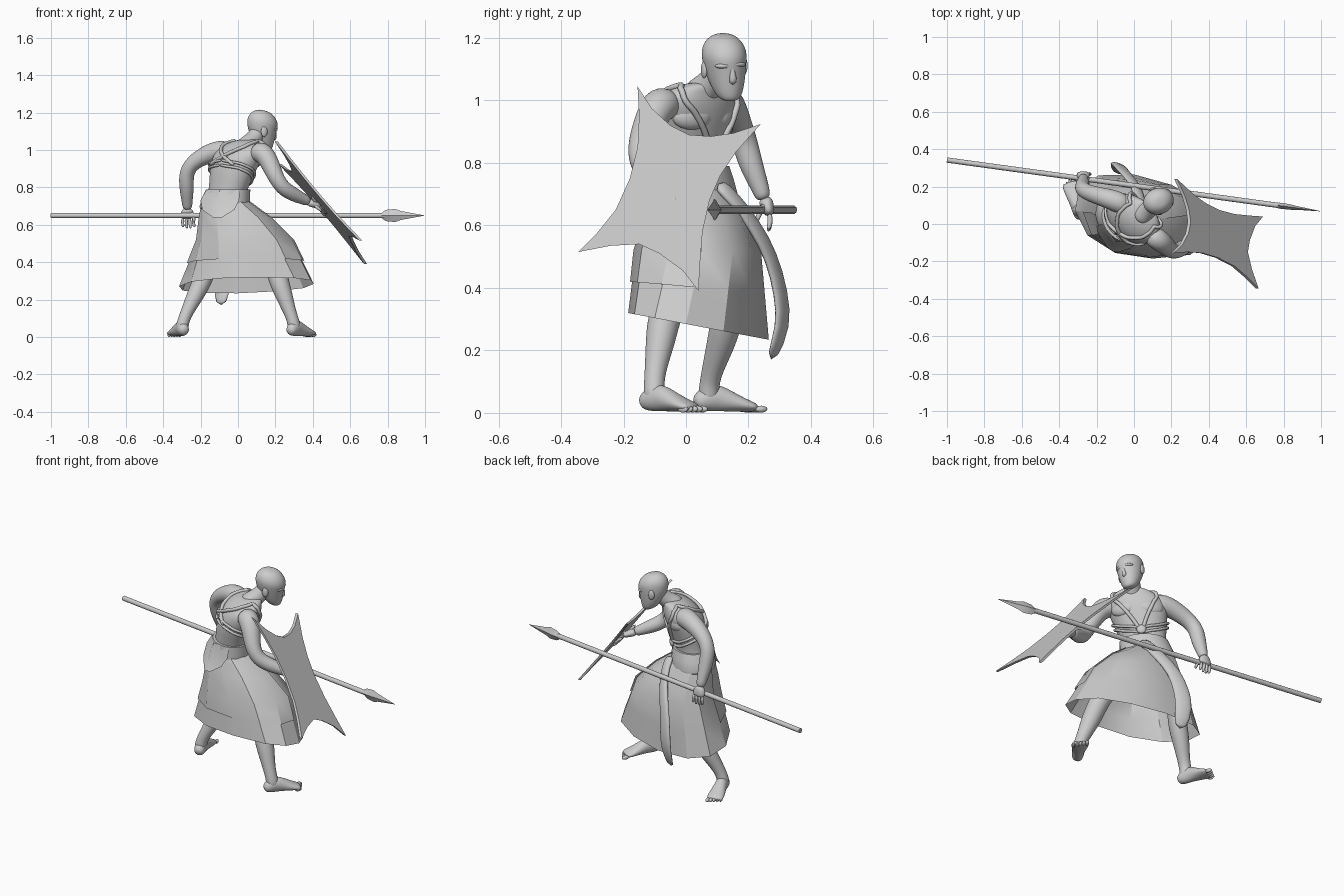
import bpy, bmesh, math
from mathutils import Vector, Matrix

V = Vector
FWD, LEFT = V((.707, .707, 0)), V((-.707, .707, 0))


def finish(name, bm, sub=0, angle=40):
    bmesh.ops.recalc_face_normals(bm, faces=bm.faces)
    me = bpy.data.meshes.new(name)
    bm.to_mesh(me)
    bm.free()
    ob = bpy.data.objects.new(name, me)
    bpy.context.collection.objects.link(ob)
    if sub:
        m = ob.modifiers.new("smooth", 'SUBSURF')
        m.levels = m.render_levels = sub
    bpy.ops.object.select_all(action='DESELECT')
    bpy.context.view_layer.objects.active = ob
    ob.select_set(True)
    bpy.ops.object.shade_smooth_by_angle(angle=math.radians(180 if sub else angle))
    return ob


def loft(name, rings, closed=True, caps=True, **kw):
    bm = bmesh.new()
    rows = [[bm.verts.new(p) for p in r] for r in rings]
    n = len(rows[0])
    for a, b in zip(rows, rows[1:]):
        for i in range(n if closed else n - 1):
            j = (i + 1) % n
            bm.faces.new((a[i], a[j], b[j], b[i]))
    if caps:
        bm.faces.new(rows[0])
        bm.faces.new(rows[-1])
    return finish(name, bm, **kw)


def limb(name, pts, ref=(.3, .9, .3), segs=10, sub=2):
    """Tube along pts (x, y, z, half width, half height)."""
    P = [V(p[:3]) for p in pts]
    rings = []
    for i, p in enumerate(pts):
        t = (P[min(i + 1, len(P) - 1)] - P[max(i - 1, 0)]).normalized()
        s = t.cross(V(ref)).normalized()
        u = s.cross(t)
        w, h = p[3], p[-1]
        rings.append([P[i] + s * w * math.cos(k * math.tau / segs) + u * h * math.sin(k * math.tau / segs)
                      for k in range(segs)])
    return loft(name, rings, sub=sub)


def ball(name, loc, scale, yaw=0):
    bm = bmesh.new()
    bmesh.ops.create_uvsphere(bm, u_segments=14, v_segments=10, radius=1)
    bm.transform(Matrix.Translation(loc) @ Matrix.Rotation(yaw, 4, 'Z') @ Matrix.Diagonal((*scale, 1)))
    return finish(name, bm, angle=180)


# Torso, as rings of z, centre x, centre y, half width, half depth
TORSO = [(.64, -.07, .03, .13, .10), (.72, -.07, .03, .12, .095), (.78, -.055, .02, .115, .09),
         (.86, -.035, .02, .135, .102), (.93, -.015, .025, .155, .112), (.99, .01, .03, .165, .105),
         (1.03, .03, .04, .13, .08), (1.06, .06, .06, .06, .055)]


def skin(deg, z, off=0):
    z = min(max(z, TORSO[0][0]), TORSO[-1][0])
    for a, b in zip(TORSO, TORSO[1:]):
        if z <= b[0]:
            f = (z - a[0]) / (b[0] - a[0])
            break
    _, x, y, w, d = [p + (q - p) * f for p, q in zip(a, b)]
    t = math.radians(deg)
    return V((x, y, z)) + FWD * (d + off) * math.cos(t) + LEFT * (w + off) * math.sin(t)


loft("torso", [[skin(k * 22.5, r[0]) for k in range(16)] for r in TORSO], sub=2)
for s in (-1, 1):
    ball("chest_muscle", skin(s * 36, .95, -.03), (.03, .07, .045), math.radians(45 + s * 25))
limb("neck", [(.03, .03, 1.0, .07), (.065, .065, 1.04, .05), (.10, .10, 1.08, .046), (.12, .12, 1.12, .045)])

# Head, lofted along z then pitched and turned
HEAD = (Matrix.Translation((.128, .124, 1.115)) @ Matrix.Rotation(.33, 4, 'Z') @ Matrix.Rotation(.22, 4, 'Y')
        @ Matrix.Rotation(.1, 4, 'X'))
prof = [(-.108, .048, .022, .022), (-.095, .038, .044, .041), (-.06, .02, .064, .056), (-.02, .004, .08, .066),
        (.01, -.002, .086, .071), (.04, -.005, .088, .074), (.068, -.009, .074, .064), (.088, -.011, .05, .044),
        (.097, -.012, .022, .02)]
loft("head", [[HEAD @ V((o + l * math.cos(k * math.tau / 14), w * math.sin(k * math.tau / 14), z))
               for k in range(14)] for z, o, l, w in prof], sub=2)
yaw = .33
limb("nose", [tuple(HEAD @ V(p)) + (r,) for p, r in
              (((.07, 0, .012), .008), ((.079, 0, -.015), .01), ((.083, 0, -.036), .014), ((.07, 0, -.045), .01))])
ball("lips", HEAD @ V((.072, 0, -.066)), (.008, .019, .008), yaw)
for s in (-1, 1):
    ball("ear", HEAD @ V((-.006, s * .068, -.012)), (.018, .009, .028), yaw)
    ball("brow", HEAD @ V((.064, s * .027, .012)), (.014, .026, .009), yaw + s * .4)

# Arms
limb("left_arm", [(-.03, .09, .985, .06), (-.10, .125, 1.0, .06), (-.17, .145, .975, .053), (-.24, .165, .935, .045),
                  (-.278, .185, .88, .043), (-.275, .205, .80, .042), (-.272, .238, .72, .03), (-.27, .25, .68, .026)])
limb("right_arm", [(.08, -.05, .99, .06), (.14, -.09, .99, .062), (.175, -.12, .92, .053), (.2, -.145, .86, .045),
                   (.235, -.145, .80, .043), (.29, -.11, .765, .042), (.355, -.07, .735, .03), (.38, -.055, .722, .026)])
# Hands
limb("left_palm", [(-.27, .25, .69, .026), (-.272, .262, .66, .04, .022), (-.268, .268, .63, .038, .017)],
     ref=(0, 1, 0))
limb("right_palm", [(.37, -.06, .725, .026), (.41, -.04, .71, .036, .02), (.435, -.025, .70, .034, .016)],
     ref=(.5, 0, .8))
for i in range(4):
    o = (i - 1.5) * .018
    limb("left_finger", [(-.268 + o, .268, .64, .011), (-.267 + o * 1.1, .27, .605, .01),
                         (-.262 + o * 1.1, .262, .575 + abs(o) * .4, .008)], segs=6, sub=1)
    limb("right_finger", [(.43 - o * .4, -.025 + o * .9, .70 - o * .2, .011), (.462 - o * .4, -.012 + o * .9, .682, .01),
                          (.468 - o * .4, -.008 + o * .9, .655, .008)], segs=6, sub=1)
limb("left_thumb", [(-.25, .25, .67, .012), (-.235, .235, .64, .011), (-.235, .225, .61, .008)], segs=6, sub=1)
limb("right_thumb", [(.4, -.06, .71, .012), (.43, -.065, .69, .011), (.45, -.06, .67, .008)], segs=6, sub=1)

# Legs
limb("left_leg", [(-.1, .1, .62, .085), (-.13, .16, .50, .07), (-.155, .17, .40, .058), (-.19, .13, .30, .054),
                  (-.225, .115, .23, .05), (-.27, .085, .14, .036), (-.294, .073, .085, .033), (-.302, .073, .03, .04)])
limb("right_leg", [(.02, -.02, .62, .085), (.13, .0, .50, .07), (.19, -.02, .42, .06), (.215, -.07, .31, .056),
                   (.24, -.08, .24, .052), (.275, -.098, .14, .036), (.296, -.103, .085, .034), (.305, -.1, .03, .04)])
for side, heel, toe in (("left", V((-.285, .03, 0)), V((-.35, .25, 0))), ("right", V((.275, -.14, 0)), V((.4, .04, 0)))):
    d = (toe - heel).normalized()
    cr = V((-d.y, d.x, 0))
    shape = [(-.004, .028, .024, .022), (.03, .044, .035, .042), (.07, .05, .035, .048),
             (.11, .038, .04, .036), (.17, .022, .05, .021), (.205, .016, .046, .014)]
    limb(side + "_foot", [(*(heel + d * t + V((0, 0, z))), w, h) for t, z, w, h in shape], ref=(0, 0, 1))
    inner = 1 if side == "right" else -1
    for i in range(5):
        p = heel + d * (.21 - i * .007) + cr * inner * (.034 - i * .017) + V((0, 0, .012))
        ball(side + "_toe", p, (.02, .011 - i * .001, .011), math.atan2(d.y, d.x))

# Skirt: waist, middle and hem outlines, with panels as flat facets
mid = [(.29, .05), (.24, .15), (.13, .21), (-.02, .24), (-.14, .23), (-.21, .17),
       (-.215, .06), (-.19, -.05), (-.1, -.135), (.06, -.16), (.2, -.135), (.28, -.05)]
hem = [(.405, .0), (.35, .12), (.2, .21), (.0, .265), (-.19, .26), (-.295, .19),
       (-.315, .07), (-.25, -.06), (-.1, -.155), (.1, -.185), (.3, -.165), (.39, -.1)]
waist = [skin(-45 + k * 30, .73, .012) for k in range(12)]
hips = [w.lerp(V((*m, .55)), .5) for w, m in zip(waist, mid)]
midr = [V((*m, .52)) for m in mid]
hemr = [V((*h, .275 - .19 * (h[1] - .05))) for h in hem]
low = [m.lerp(h, .5) for m, h in zip(midr, hemr)]
loft("skirt", [waist, hips, midr, low, hemr], caps=False, angle=30)


def outward(r, k):
    c = sum(r, V()) / len(r)
    return [c + V(((p - c).x * k, (p - c).y * k, (p - c).z)) for p in r]


over = [outward(r, k)[6:] + outward(r, k)[:1] for r, k in ((waist, 1.06), (hips, 1.05), (midr, 1.04), (low, 1.03))]
loft("overskirt", over, closed=False, caps=False, angle=30)

# Waist wrap, back flap and hanging sash
loft("waist_wrap", [[skin(k * 15, z, o) for k in range(24)] for z, o in
                    ((.68, .012), (.69, .024), (.70, .026), (.75, .022), (.79, .014), (.79, -.01))], caps=False)
loft("back_flap", [[skin(a, z, o), skin((a + b) / 2, z + .005, o + .004), skin(b, z, o)] for a, b, z, o in
                   ((150, 250, .785, .022), (155, 250, .73, .04), (172, 238, .68, .05), (200, 216, .615, .07))],
     closed=False, caps=False)
limb("front_sash", [(.03, .1, .735, .04, .02), (.03, .15, .69, .035, .018), (.0, .22, .60, .038, .018),
                    (-.05, .275, .5, .042, .018), (-.075, .305, .38, .05, .018), (-.085, .315, .28, .052, .018),
                    (-.09, .27, .165, .038, .012)], ref=(.4, .9, .2), segs=8, sub=1)


# Harness straps that follow the torso surface
def strap(name, keys, r=.01):
    pts = []
    for (a, z), (b, y) in zip(keys, keys[1:]):
        pts += [(*skin(a + (b - a) * k / 4, z + (y - z) * k / 4, .003), r) for k in range(4)]
    pts.append((*skin(*keys[-1], .003), r))
    return limb(name, pts, segs=6, sub=1, ref=(.05, .03, .99))


for s in (-1, 1):
    strap("shoulder_strap", [(s * 4, .82), (s * 20, .9), (s * 36, .97), (s * 60, 1.03), (s * 95, 1.05),
                             (s * 130, 1.035), (s * 160, 1.0), (s * 185, .96), (s * 215, .92)], .012)
    for dz in (0, .025):
        strap("chest_band", [(0, .80 + dz), (s * 45, .825 + dz), (s * 90, .87 + dz),
                             (s * 135, .905 + dz), (s * 180, .92 + dz)], .009)
ball("harness_ring", skin(0, .815, .01), (.012, .026, .026), math.radians(45))

# Spear
A, B = V((-1, .342, .65)), V((1, .068, .65))
at = lambda x: tuple(A.lerp(B, (x + 1) / 2))
limb("spear_shaft", [(*at(-1), .014), (*at(.8), .014)], ref=(0, 0, 1), sub=0)
limb("spear_head", [(*at(x), w, h) for x, w, h in ((.77, .015, .016), (.79, .016, .03), (.84, .014, .035),
                                                  (.87, .01, .024), (.995, .001, .001))],
     ref=(0, 0, 1), segs=4, sub=0)

# Shield: four-pointed outline in y, z laid on a slanted plane
outline = [(-.155, 1.045), (-.11, .975), (-.05, .92), (.01, .89), (.08, .885), (.15, .895), (.24, .925),
           (.16, .835), (.11, .76), (.075, .68), (.053, .58), (.045, .48), (.04, .39),
           (-.01, .455), (-.085, .51), (-.15, .54), (-.24, .535), (-.345, .515),
           (-.285, .575), (-.225, .65), (-.18, .75), (-.155, .85), (-.15, .95)]
loft("shield", [[(.996 + o - .193 * y - .785 * z, y, z) for y, z in outline] for o in (-.008, .008)], angle=30)
limb("shield_grip", [(.39, -.09, .755, .01), (.43, -.03, .7, .012), (.47, .03, .64, .01)], segs=6, sub=1)
